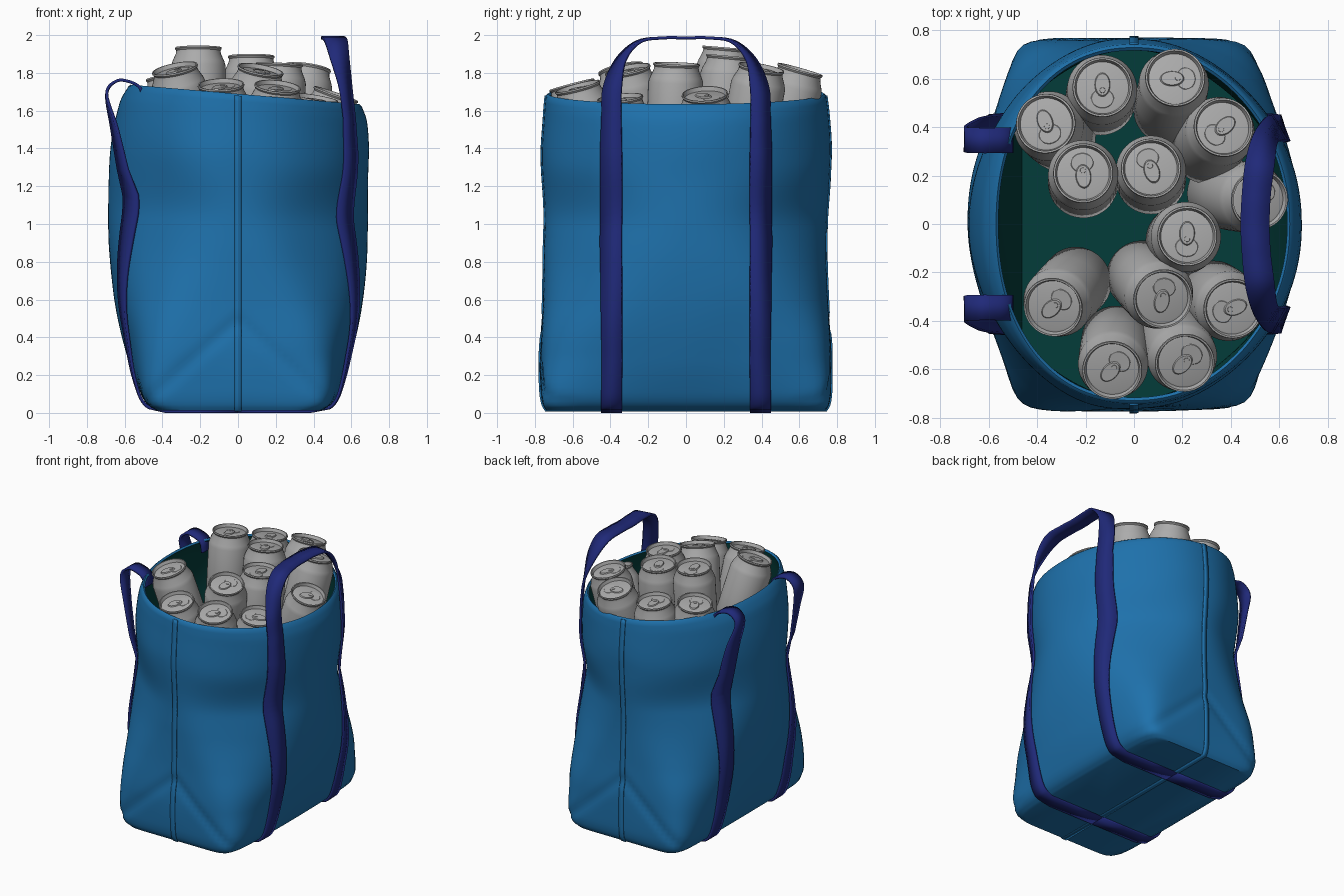
import bpy, bmesh, math, random
from mathutils import Vector, Matrix, noise

random.seed(4)
if "Cube" in bpy.data.objects:
    bpy.data.objects.remove(bpy.data.objects["Cube"])


def material(name, rgb):
    m = bpy.data.materials.new(name)
    m.use_nodes = True
    m.diffuse_color = (*rgb, 1)
    m.node_tree.nodes["Principled BSDF"].inputs["Base Color"].default_value = (*rgb, 1)
    return m


BLUE = material("blue canvas", (0.013, 0.165, 0.41))
TEAL = material("dark teal lining", (0.001, 0.045, 0.042))
NAVY = material("navy webbing", (0.014, 0.022, 0.19))
METAL = material("can grey", (0.41, 0.41, 0.41))


def finish(bm, name, mats, angle=40):
    bmesh.ops.recalc_face_normals(bm, faces=bm.faces)
    me = bpy.data.meshes.new(name)
    bm.to_mesh(me)
    bm.free()
    for m in mats:
        me.materials.append(m)
    me.shade_smooth()
    me.set_sharp_from_angle(angle=math.radians(angle))
    return me


def add(name, me):
    ob = bpy.data.objects.new(name, me)
    bpy.context.scene.collection.objects.link(ob)
    return ob


def curve(keys, t):
    """Smooth interpolation through rows of (t, values...)."""
    last = len(keys) - 1
    i = max(k for k in range(last) if k == 0 or keys[k][0] <= t)
    slope = lambda a, b: (Vector(keys[b][1:]) - Vector(keys[a][1:])) / (keys[b][0] - keys[a][0])
    h = keys[i + 1][0] - keys[i][0]
    m0, m1 = slope(max(i - 1, 0), i + 1), slope(i, min(i + 2, last))
    s = (t - keys[i][0]) / h
    p0, p1 = Vector(keys[i][1:]), Vector(keys[i + 1][1:])
    return (p0 * (2*s**3 - 3*s*s + 1) + m0 * h * (s**3 - 2*s*s + s)
            + p1 * (3*s*s - 2*s**3) + m1 * h * (s**3 - s*s))


# Bag cross-sections: height, corner half-width, left reach, right reach, depth, squareness
SECTION = [(0, .43, .43, .45, .74, 12), (.03, .475, .48, .495, .757, 12),
           (.1, .505, .52, .535, .768, 11), (.3, .505, .59, .605, .768, 8),
           (.6, .505, .66, .665, .75, 4), (1, .51, .69, .69, .752, 2.15),
           (1.35, .52, .68, .69, .76, 2.4), (1.6, .56, .625, .68, .75, 2.3),
           (1.68, .575, .58, .655, .742, 2.2)]
RIM = 1.68


def bulge(x, y, z):
    """Push the side walls out between the corners."""
    w, xl, xr, b, _ = curve(SECTION, z)
    return x * (1 + ((xr if x > 0 else xl) / w - 1) * (1 - min(1, abs(y / b)) ** 2))


def cloth(x, y, z):
    """Sloping rim, soft wrinkles and the folded gusset creases."""
    fade = min(1, z / .3) * min(1, max(0, (RIM - z) / .3))
    f = 1 + .02 * fade * noise.noise(Vector((x * 2.2, y * 2.2, z * 2.4 + 5)))
    if abs(y) > .6 and z < .55:
        d = (z - .48 + .89 * abs(x)) / 1.34
        f -= .016 * math.exp(-(d / .03) ** 2) * min(1, z / .1)
    return Vector((x * f, y * f, .012 + z * (1.667 - .085 * x) / RIM))


def ring(z, scale=1, count=160):
    w, _, _, b, n = curve(SECTION, z)
    pts = []
    for i in range(count):
        a = math.tau * i / count
        c, s = math.cos(a), math.sin(a)
        r = scale * (abs(c / w) ** n + abs(s / b) ** n) ** (-1 / n)
        pts.append(cloth(bulge(r * c, r * s, z), r * s, z))
    return pts


def wall(y, z, side, gap=.013):
    w, _, _, b, n = curve(SECTION, z)
    x = side * w * (1 - abs(y / b) ** n) ** (1 / n)
    return cloth(bulge(x, y, z), y, z) + Vector((side * gap, 0, 0))


# Bag body: outer wall, rolled lip, lining and inner floor in one skin
heights = [0, .008, .018, .03, .05, .075] + [.1 + (RIM - .1) * i / 56 for i in range(57)]
rings = [(ring(z), 0) for z in heights]
rings.append(([p + Vector((0, 0, .01)) for p in ring(RIM, .982)], 0))
rings += [(ring(RIM - (RIM - .03) * i / 44, .965), 0 if i < 1 else 1) for i in range(45)]
bm = bmesh.new()
loops = [[bm.verts.new(p) for p in pts] for pts, _ in rings]
for k in range(len(loops) - 1):
    a, b = loops[k], loops[k + 1]
    for i in range(len(a)):
        j = (i + 1) % len(a)
        bm.faces.new((a[i], a[j], b[j], b[i])).material_index = rings[k + 1][1]
bm.faces.new(loops[0][::-1])
bm.faces.new(loops[-1]).material_index = 1
add("bag", finish(bm, "bag", [BLUE, TEAL], 50))


def ribbon(name, rows, mat, thick):
    """Band of cloth through pairs of edge points."""
    bm = bmesh.new()
    vs = [[bm.verts.new(p) for p in row] for row in rows]
    for a, b in zip(vs, vs[1:]):
        bm.faces.new((a[0], a[1], b[1], b[0]))
    mod = add(name, finish(bm, name, [mat])).modifiers.new("thickness", "SOLIDIFY")
    mod.thickness = thick
    mod.offset = 0


# Centre seam running up the front, under the base and up the back
def seam_row(z, sy):
    b = curve(SECTION, z)[3]
    return [cloth(x, sy * b, z) + Vector((0, sy * .002, 0)) for x in (-.018, .018)]


front = [seam_row(z, -1) for z in heights]
back = [seam_row(z, 1) for z in heights]
ribbon("centre_seam", front[::-1] + back, BLUE, .01)


# Half a strap: from the middle of the base, up the wall, then along the handle
def half_strap(side, top, keys, end):
    edges = (-.45, -.34)
    rows = [[Vector((side * x, y, .007)) for y in edges] for x in (0, .2, .38)]
    steps = 44
    for i in range(steps + 1):
        z = .015 + (top - .015) * (i / steps) ** 1.3
        rows.append([wall(y, z, side) for y in edges])
    for i in range(end * 6 + 1):
        v = curve(keys, i / 6)
        c, w = Vector(v[:3]), Vector(v[3:]) / 2
        rows.append([c - w, c + w])
    return rows


def mirrored(rows):
    return [[Vector((p.x, -p.y, p.z)) for p in row] for row in rows]


upright = half_strap(1, 1.42, [
    (0, .59, -.395, 1.56, .055, .1, 0), (1, .57, -.39, 1.72, .06, .095, 0),
    (2, .54, -.345, 1.87, .095, .05, 0), (3, .52, -.25, 1.965, .12, .02, 0),
    (4, .505, -.12, 1.985, .12, 0, 0), (5, .5, 0, 1.985, .12, 0, 0),
    (6, .505, .12, 1.985, .12, 0, 0)], 5)
ribbon("upright_handle", upright + mirrored(upright[-2::-1]), NAVY, .016)

# The other handle flops over the rim and tucks inside
folded = half_strap(-1, 1.12, [
    (0, -.61, -.393, 1.29, -.05, .11, 0), (1, -.655, -.38, 1.51, -.03, .11, 0),
    (2, -.695, -.35, 1.69, 0, .105, 0), (3, -.64, -.345, 1.758, 0, .105, 0),
    (4, -.565, -.345, 1.75, 0, .105, 0), (5, -.515, -.345, 1.715, 0, .105, 0),
    (6, -.505, -.345, 1.65, 0, .105, 0)], 6)
ribbon("folded_handle_front", folded, NAVY, .016)
ribbon("folded_handle_back", mirrored(folded), NAVY, .016)

# Drink can: lathed shell, with the rim at the origin
LENGTH = .55
PROFILE = [(.09, -.53), (.105, -.55), (.118, -.54), (.145, -.5), (.146, -.3), (.145, -.1),
           (.138, -.075), (.12, -.035), (.117, -.018), (.124, -.008), (.122, 0), (.115, 0),
           (.108, -.022), (.1, -.02)]
bm = bmesh.new()
N = 40
lathe = [[bm.verts.new((r * math.cos(math.tau * i / N), r * math.sin(math.tau * i / N), z))
          for i in range(N)] for r, z in PROFILE]
for a, b in zip(lathe, lathe[1:]):
    for i in range(N):
        bm.faces.new((a[i], a[(i + 1) % N], b[(i + 1) % N], b[i]))
bm.faces.new(lathe[0])
bm.faces.new(lathe[-1])


# Lid details: mouth panel, pull tab, rivet
def lid_plate(x, z, sx, sy, h):
    m = Matrix.Translation((x, 0, z)) @ Matrix.Diagonal((sx, sy, h, 1))
    bmesh.ops.create_cone(bm, cap_ends=True, segments=24, radius1=1, radius2=.9, depth=1, matrix=m)


lid_plate(.045, -.02, .042, .05, .004)
lid_plate(-.012, -.013, .05, .032, .007)
lid_plate(.012, -.009, .012, .012, .005)
can_mesh = finish(bm, "drink_can", [METAL], 35)

# Rim centre of each can, then how far its base leans away in x and y
CANS = [(-.335, -.345, 1.825, .11, .12), (.12, -.31, 1.82, -.1, .11), (.41, -.35, 1.67, -.09, .06),
        (-.09, -.605, 1.74, .02, .14), (.21, -.575, 1.73, -.06, .14), (.22, -.05, 1.85, -.03, -.02),
        (.52, .1, 1.69, -.18, .03), (.07, .23, 1.89, 0, -.05), (-.21, .21, 1.935, 0, -.045),
        (.37, .4, 1.83, -.08, -.1), (.17, .605, 1.82, -.03, -.15), (-.13, .565, 1.79, -.01, -.06),
        (-.365, .415, 1.78, .07, -.06)]
for x, y, z, ox, oy in CANS:
    axis = Vector((-ox, -oy, math.sqrt(LENGTH ** 2 - ox * ox - oy * oy)))
    turn = axis.to_track_quat("Z", "Y").to_matrix().to_4x4()
    spin = Matrix.Rotation(random.uniform(0, math.tau), 4, "Z")
    add("drink_can", can_mesh).matrix_world = Matrix.Translation((x, y, z)) @ turn @ spin
